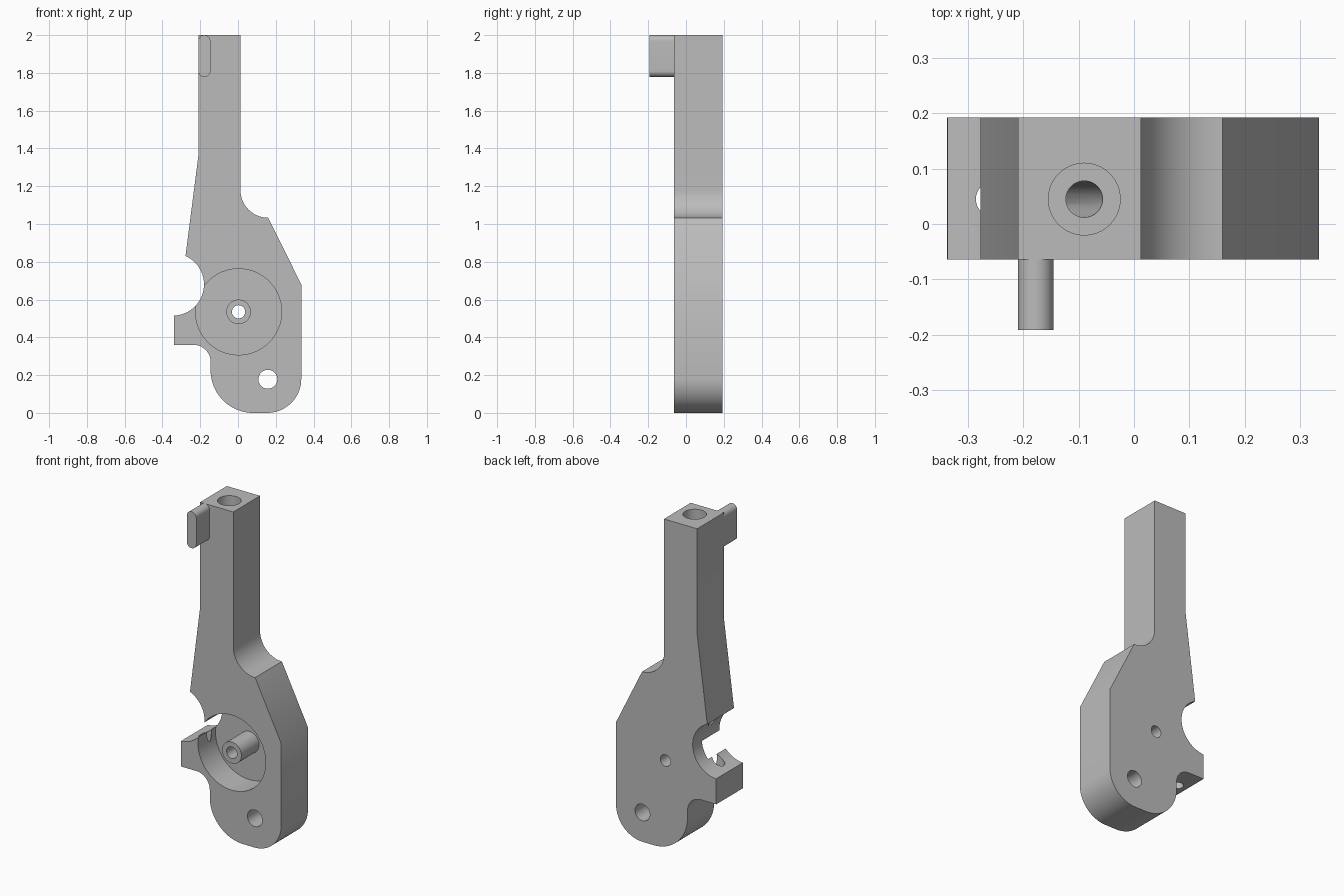
import bpy, bmesh
from math import sin, cos, radians
from mathutils import Vector

if "Cube" in bpy.data.objects:
    bpy.data.objects.remove(bpy.data.objects["Cube"], do_unlink=True)

FRONT, BACK, PEG_FRONT = -0.064, 0.193, -0.192
POCKET_FLOOR = 0.105
BORE_Y = 0.045

grey = bpy.data.materials.new("plain grey")
grey.use_nodes = True
grey.diffuse_color = (0.5, 0.5, 0.5, 1)
grey.node_tree.nodes["Principled BSDF"].inputs["Base Color"].default_value = (0.5, 0.5, 0.5, 1)


def arc(cx, cz, r, start, end, steps=20):
    """Points on an arc in the x-z plane, angles in degrees."""
    angles = [radians(start + (end - start) * i / steps) for i in range(steps + 1)]
    return [(cx + r * cos(a), cz + r * sin(a)) for a in angles]


def add_object(name, bm):
    bmesh.ops.recalc_face_normals(bm, faces=bm.faces)
    mesh = bpy.data.meshes.new(name)
    bm.to_mesh(mesh)
    bm.free()
    mesh.materials.append(grey)
    obj = bpy.data.objects.new(name, mesh)
    bpy.context.collection.objects.link(obj)
    return obj


def plate(name, outline, y0, y1):
    """Extrude an x-z outline from y0 to y1."""
    bm = bmesh.new()
    face = bm.faces.new([bm.verts.new((x, y0, z)) for x, z in outline])
    new = bmesh.ops.extrude_face_region(bm, geom=[face])["geom"]
    verts = [g for g in new if isinstance(g, bmesh.types.BMVert)]
    bmesh.ops.translate(bm, verts=verts, vec=(0, y1 - y0, 0))
    return add_object(name, bm)


def rod(name, p, q, r, sides=64):
    """Cylinder from point p to point q."""
    p, q = Vector(p), Vector(q)
    bm = bmesh.new()
    bmesh.ops.create_cone(bm, cap_ends=True, segments=sides, radius1=r, radius2=r,
                          depth=(q - p).length)
    bm.transform((q - p).to_track_quat('Z', 'Y').to_matrix().to_4x4())
    bmesh.ops.translate(bm, verts=bm.verts, vec=(p + q) / 2)
    return add_object(name, bm)


def combine(target, tool, operation):
    """Apply a boolean and remove the tool."""
    mod = target.modifiers.new(tool.name, 'BOOLEAN')
    mod.object, mod.operation, mod.solver = tool, operation, 'EXACT'
    graph = bpy.context.evaluated_depsgraph_get()
    result = bpy.data.meshes.new_from_object(target.evaluated_get(graph))
    target.modifiers.clear()
    target.data = result
    bpy.data.objects.remove(tool, do_unlink=True)


# Lever body outline, clockwise from the top of the arm
outline = [(-0.21, 2), (0.013, 2)]
outline += arc(0.16, 1.18, 0.147, 180, 270)        # shoulder fillet
outline += [(0.335, 0.68)]
outline += arc(0.155, 0.18, 0.18, 0, -90)          # rounded foot
outline += arc(0.08, 0.225, 0.225, 270, 180)
outline += arc(-0.235, 0.27, 0.09, 0, 90)          # fillet under the tab
outline += [(-0.338, 0.36)]
outline += arc(-0.345, 0.68, 0.165, -87.5, 66, 32)  # round side notch
outline += [(-0.21, 1.36)]
body = plate("lever_body", outline, FRONT, BACK)

# Round front pocket with a hollow central boss
hub = (0.003, 0.535)


def across(name, x, z, r, y0, y1):
    return rod(name, (x, y0, z), (x, y1, z), r)


combine(body, across("pocket", *hub, 0.228, FRONT - 0.1, POCKET_FLOOR), 'DIFFERENCE')
combine(body, across("boss", *hub, 0.065, FRONT, POCKET_FLOOR + 0.02), 'UNION')
combine(body, across("boss_bore", *hub, 0.035, FRONT - 0.1, BACK + 0.1), 'DIFFERENCE')

# Pivot hole through the foot
combine(body, across("pivot_hole", 0.158, 0.178, 0.05, FRONT - 0.1, BACK + 0.1), 'DIFFERENCE')

# Counterbore in the arm top, then a slanted channel down to the tab
combine(body, rod("counterbore", (-0.09, BORE_Y, 1.76), (-0.09, BORE_Y, 2.1), 0.065), 'DIFFERENCE')
slope = 0.132
top_z, low_z = 1.8, 0.3
combine(body, rod("channel", (-0.09 + slope * (top_z - 1.76), BORE_Y, top_z),
                  (-0.09 + slope * (low_z - 1.76), BORE_Y, low_z), 0.033, 40), 'DIFFERENCE')

# Rounded peg on the front of the arm top
peg = plate("front_peg", arc(-0.178, 1.968, 0.032, 0, 180) + arc(-0.178, 1.81, 0.032, 180, 360),
            PEG_FRONT, FRONT)

# Smooth the curved walls, keep edges crisp
bpy.ops.object.select_all(action='DESELECT')
for obj in (body, peg):
    obj.select_set(True)
bpy.context.view_layer.objects.active = body
bpy.ops.object.shade_smooth_by_angle(angle=radians(30))
